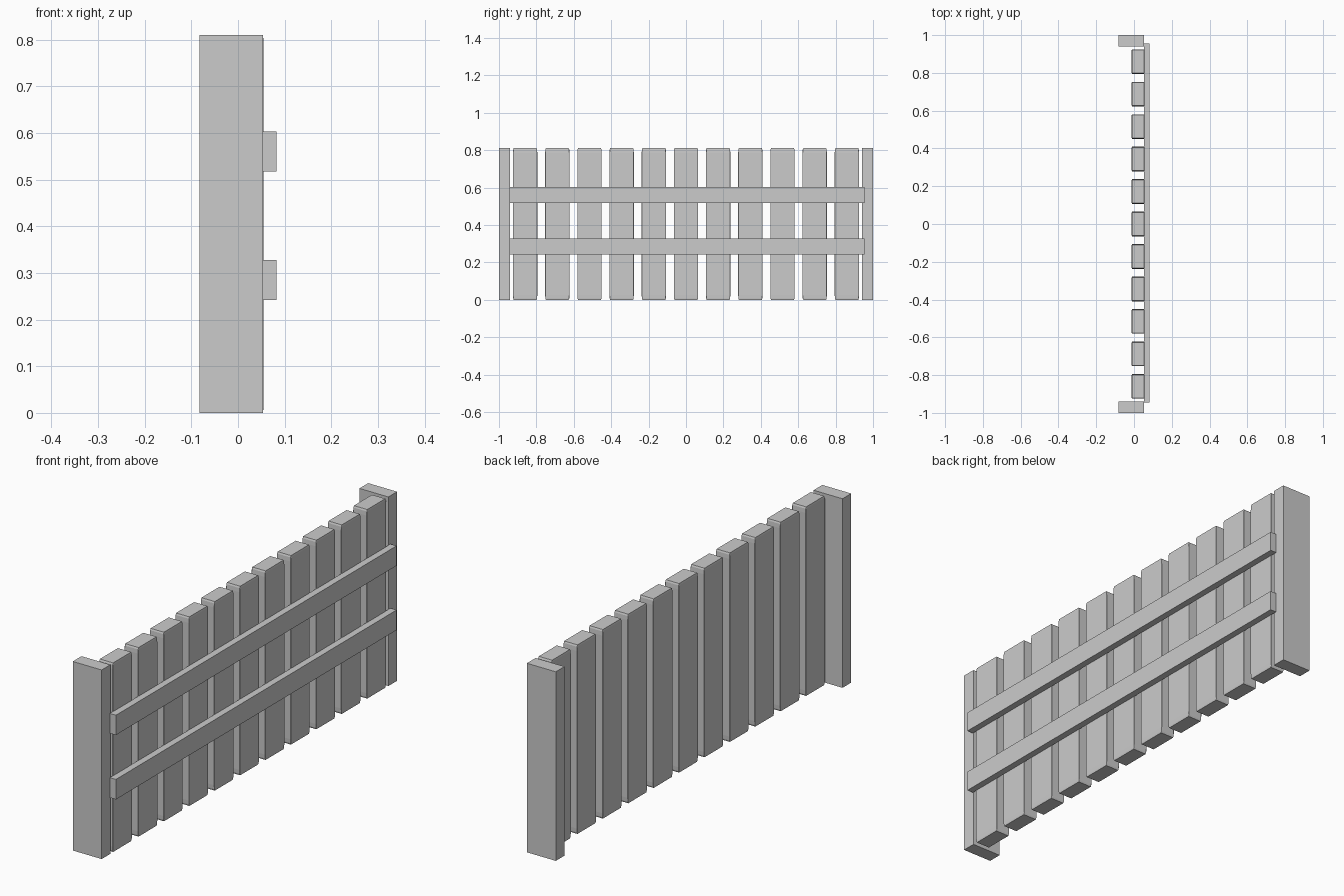
import bpy, bmesh
from mathutils import Matrix

if "Cube" in bpy.data.objects:
    bpy.data.objects.remove(bpy.data.objects["Cube"])


def box(name, x, y, z, bevel=0.0):
    """Box from (min, max) ranges; bevel is a fraction of each dimension."""
    bm = bmesh.new()
    bmesh.ops.create_cube(bm, size=1)
    if bevel:
        bmesh.ops.bevel(bm, geom=bm.edges[:], offset=bevel, segments=2,
                        profile=0.5, affect='EDGES')
    size = [r[1] - r[0] for r in (x, y, z)]
    mid = [(r[0] + r[1]) / 2 for r in (x, y, z)]
    bm.transform(Matrix.Translation(mid) @ Matrix.Diagonal((*size, 1)))
    mesh = bpy.data.meshes.new(name)
    bm.to_mesh(mesh)
    bm.free()
    obj = bpy.data.objects.new(name, mesh)
    bpy.context.collection.objects.link(obj)
    return obj


HEIGHT = 0.81

# End posts
box("post_left", (-0.083, 0.054), (-1.0, -0.941), (0, HEIGHT))
box("post_right", (-0.083, 0.054), (0.941, 1.0), (0, HEIGHT))

# Vertical slats with softened edges
for i in range(11):
    y = (i - 5) * 0.172
    box(f"slat_{i + 1}", (-0.012, 0.055), (y - 0.065, y + 0.065),
        (0, HEIGHT), bevel=0.03)

# Horizontal rails
box("lower_rail", (0.054, 0.083), (-0.945, 0.955), (0.242, 0.328))
box("upper_rail", (0.054, 0.083), (-0.945, 0.955), (0.518, 0.603))
